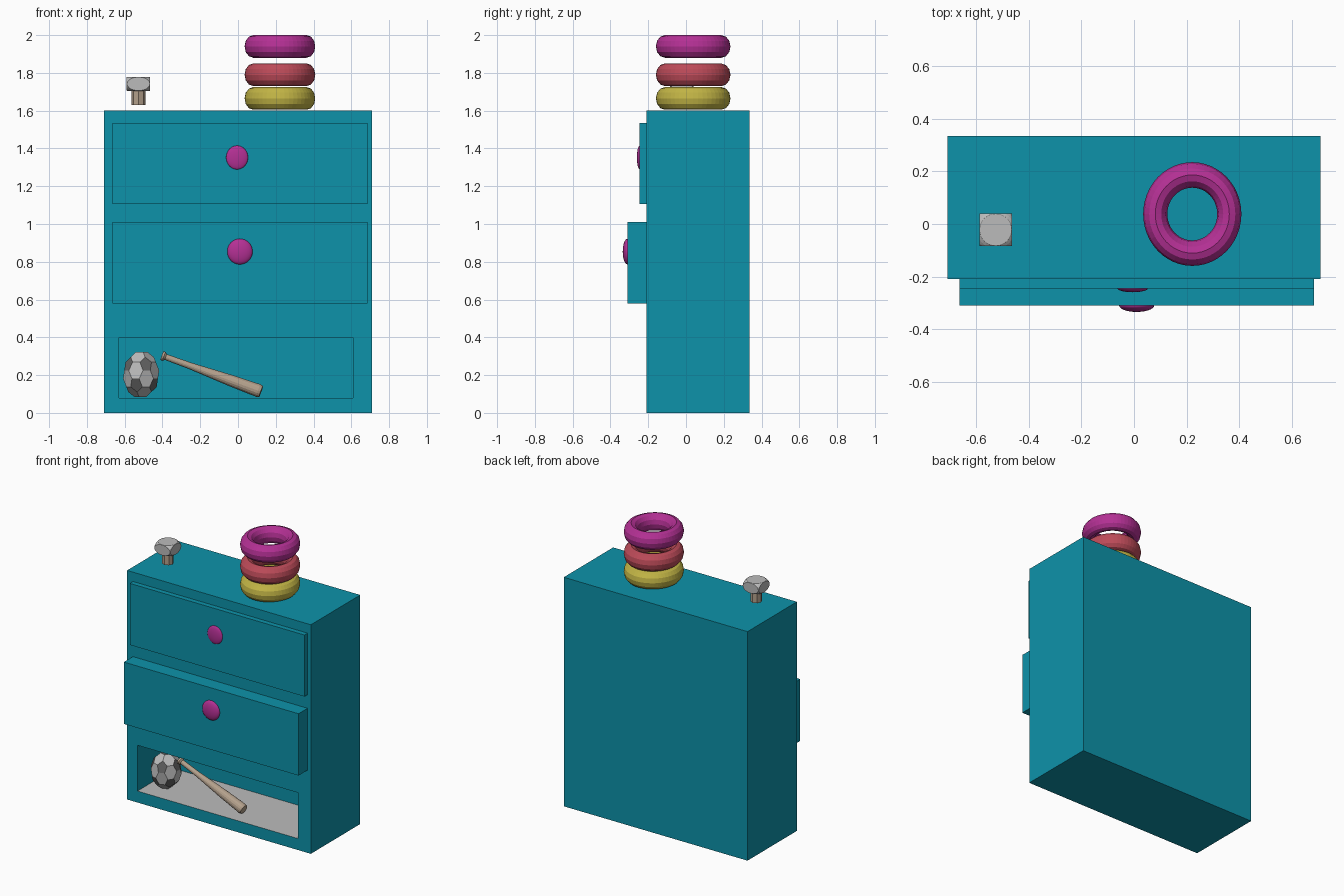
import bpy, bmesh, math
from mathutils import Vector

if "Cube" in bpy.data.objects:
    bpy.data.objects.remove(bpy.data.objects["Cube"])


def material(name, rgb):
    m = bpy.data.materials.new(name)
    m.diffuse_color = (*rgb, 1)
    m.use_nodes = True
    m.node_tree.nodes["Principled BSDF"].inputs["Base Color"].default_value = m.diffuse_color
    return m


TEAL = material("teal", (0.004, 0.29, 0.40))
MAGENTA = material("magenta", (0.46, 0.03, 0.30))
RED = material("red", (0.51, 0.07, 0.10))
YELLOW = material("yellow", (0.54, 0.46, 0.06))
WOOD = material("wood", (0.45, 0.35, 0.26))
GREY = material("light_grey", (0.5, 0.5, 0.5))
DARK = material("dark_grey", (0.12, 0.12, 0.12))


def finish(bm, name, mats, loc=(0, 0, 0), scale=(1, 1, 1)):
    bmesh.ops.recalc_face_normals(bm, faces=bm.faces)
    me = bpy.data.meshes.new(name)
    bm.to_mesh(me)
    bm.free()
    for m in mats:
        me.materials.append(m)
    ob = bpy.data.objects.new(name, me)
    ob.location, ob.scale = loc, scale
    bpy.context.collection.objects.link(ob)
    return ob


def box_bm(x0, x1, y0, y1, z0, z1):
    bm = bmesh.new()
    bmesh.ops.create_cube(bm, size=1)
    for v in bm.verts:
        v.co = (x1 if v.co.x > 0 else x0, y1 if v.co.y > 0 else y0, z1 if v.co.z > 0 else z0)
    return bm


# cabinet body with an open niche pushed into the front
bm = box_bm(-0.71, 0.71, -0.21, 0.335, 0, 1.6)
front = min(bm.faces, key=lambda f: f.calc_center_median().y)
bmesh.ops.inset_individual(bm, faces=[front], thickness=0.05)
mid = front.calc_center_median()
for v in front.verts:
    v.co.x = 0.61 if v.co.x > mid.x else -0.63
    v.co.z = 0.40 if v.co.z > mid.z else 0.08
ext = bmesh.ops.extrude_discrete_faces(bm, faces=[front])["faces"][0]
for v in ext.verts:
    v.co.y = 0.20
# grey niche floor
for f in bm.faces:
    if all(abs(v.co.z - 0.08) < 1e-4 for v in f.verts):
        f.material_index = 1
finish(bm, "cabinet_body", [TEAL, GREY])

# drawers and their knobs: face y, z range, knob x, knob z, knob radii
for name, y, z0, z1, kx, kz, r in (
        ("top", -0.245, 1.105, 1.535, -0.005, 1.352, (0.058, 0.015, 0.063)),
        ("middle", -0.31, 0.578, 1.01, 0.01, 0.854, (0.067, 0.025, 0.068))):
    finish(box_bm(-0.665, 0.685, y, -0.20, z0, z1), name + "_drawer", [TEAL])
    bm = bmesh.new()
    bmesh.ops.create_uvsphere(bm, u_segments=32, v_segments=16, radius=1)
    for f in bm.faces:
        f.smooth = True
    finish(bm, name + "_drawer_knob", [MAGENTA], (kx, y, kz), r)

# three stacked rings
for name, z, mat in (("yellow", 1.665, YELLOW), ("red", 1.79, RED), ("magenta", 1.94, MAGENTA)):
    bpy.ops.mesh.primitive_torus_add(major_segments=48, minor_segments=12,
                                     major_radius=0.1425, minor_radius=0.0465,
                                     location=(0.222, 0.038, z))
    ring = bpy.context.object
    ring.name = name + "_ring"
    ring.scale = (0.99, 1.045, 1.29)
    ring.data.materials.append(mat)

# mallet head: a sphere trimmed flat on six sides
bm = bmesh.new()
bmesh.ops.create_uvsphere(bm, u_segments=32, v_segments=16, radius=1.4)
for axis in range(3):
    for s in (-1, 1):
        n = Vector((0, 0, 0))
        n[axis] = s
        bmesh.ops.bisect_plane(bm, geom=bm.verts[:] + bm.edges[:] + bm.faces[:],
                               plane_co=n, plane_no=n, clear_outer=True)
        bmesh.ops.holes_fill(bm, edges=bm.edges[:], sides=0)
finish(bm, "mallet_head", [GREY], (-0.527, -0.022, 1.742), (0.062, 0.062, 0.037))

# mallet handle
bm = bmesh.new()
bmesh.ops.create_cone(bm, cap_ends=True, segments=8, radius1=0.038, radius2=0.038, depth=0.09)
finish(bm, "mallet_handle", [WOOD], (-0.527, -0.022, 1.675))

# football: icosahedron with its corners cut off, dark pentagons
bm = bmesh.new()
bmesh.ops.create_icosphere(bm, subdivisions=1, radius=1)
bmesh.ops.bevel(bm, geom=bm.verts[:], offset=33.333, offset_type='PERCENT',
                segments=1, profile=0.5, affect='VERTICES')
for v in bm.verts:
    v.co.normalize()
for f in bm.faces:
    f.material_index = int(len(f.verts) == 5)
finish(bm, "ball", [GREY, DARK], (-0.513, -0.06, 0.203), (0.099, 0.103, 0.127))

# bat: profile (radius, distance) spun around its axis
start, end = Vector((-0.402, -0.07, 0.303)), Vector((0.122, -0.11, 0.113))
length = (end - start).length
profile = [(0, 0), (0.025, 0), (0.025, 0.012), (0.016, 0.022), (0.018, 0.16),
           (0.03, 0.38), (0.035, length - 0.015), (0.031, length), (0, length)]
bm = bmesh.new()
verts = [bm.verts.new((r, 0, z)) for r, z in profile]
edges = [bm.edges.new(p) for p in zip(verts, verts[1:])]
bmesh.ops.spin(bm, geom=verts + edges, cent=(0, 0, 0), axis=(0, 0, 1),
               angle=math.tau, steps=16)
bmesh.ops.remove_doubles(bm, verts=bm.verts, dist=1e-4)
bat = finish(bm, "bat", [WOOD], start)
bat.rotation_euler = (end - start).to_track_quat('Z', 'Y').to_euler()
